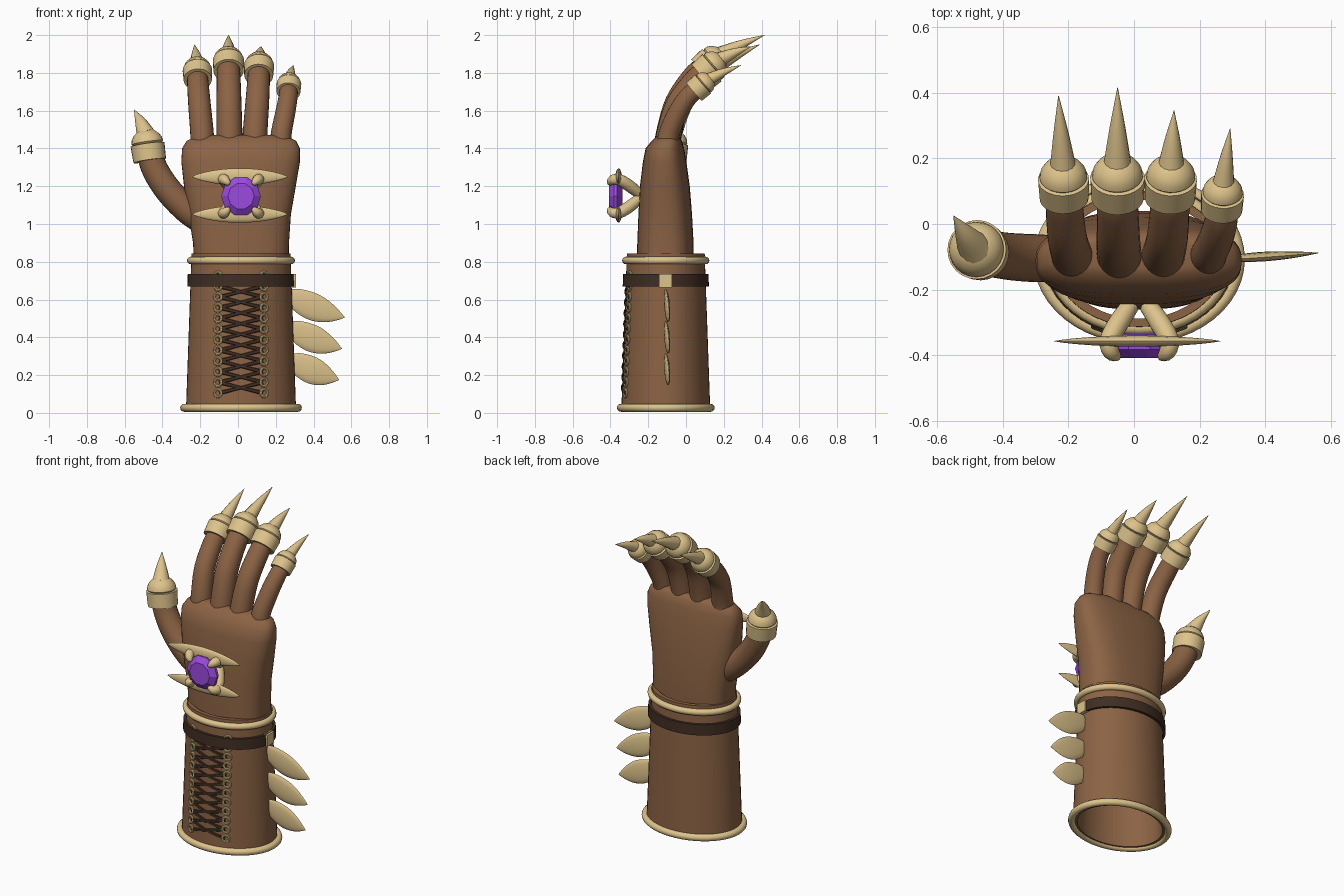
import bpy, math
from mathutils import Vector as V

if "Cube" in bpy.data.objects:
    bpy.data.objects.remove(bpy.data.objects["Cube"])

def material(name, rgb):
    m = bpy.data.materials.new(name)
    m.diffuse_color = (*rgb, 1)
    m.use_nodes = True
    m.node_tree.nodes["Principled BSDF"].inputs["Base Color"].default_value = m.diffuse_color
    return m

LEATHER = material("leather", (0.26, 0.125, 0.058))
DARK = material("dark_leather", (0.05, 0.027, 0.016))
GOLD = material("pale_gold", (0.73, 0.55, 0.26))
GEM = material("purple_gem", (0.33, 0.07, 0.75))
CX, CY = 0.016, -0.107          # cuff axis

def finish(ob, name, mat, smooth=True):
    ob.name = name
    ob.data.materials.append(mat)
    if smooth:
        bpy.ops.object.select_all(action='DESELECT')
        ob.select_set(True)
        bpy.context.view_layer.objects.active = ob
        bpy.ops.object.shade_smooth_by_angle(angle=math.radians(40))
    return ob

def section(c, u, v, n=24, p=2.0):
    """Superellipse ring around c with half axes u and v."""
    f = lambda t: math.copysign(abs(t) ** (2 / p), t)
    return [V(c) + u * f(math.cos(a)) + v * f(math.sin(a))
            for a in (2 * math.pi * i / n for i in range(n))]

def loft(name, rings, mat, closed=False, smooth=True):
    n, m = len(rings[0]), len(rings)
    verts = [p for r in rings for p in r]
    faces = [(k * n + i, k * n + (i + 1) % n,
              (k + 1) % m * n + (i + 1) % n, (k + 1) % m * n + i)
             for k in range(m if closed else m - 1) for i in range(n)]
    if not closed:
        faces += [tuple(reversed(range(n))), tuple(range((m - 1) * n, m * n))]
    me = bpy.data.meshes.new(name)
    me.from_pydata(verts, [], faces)
    ob = bpy.data.objects.new(name, me)
    bpy.context.collection.objects.link(ob)
    return finish(ob, name, mat, smooth)

def resample(pts, steps):
    """Catmull-Rom through (x, y, z, radius) points."""
    q = [V(p) for p in pts]
    q = [2 * q[0] - q[1]] + q + [2 * q[-1] - q[-2]]
    out = []
    for i in range(1, len(q) - 2):
        a, b, c, d = q[i - 1:i + 3]
        for s in range(steps):
            t = s / steps
            out.append(0.5 * (2 * b + (c - a) * t + (2 * a - 5 * b + 4 * c - d) * t ** 2
                              + (3 * b - a - 3 * c + d) * t ** 3))
    return out + [q[-2]]

def tube(name, pts, mat, steps=5, n=18, ref=(0, 1, 0), flat=1.0):
    """Tapered tube along a path; flat squashes it along ref."""
    q = resample(pts, steps) if steps > 1 else [V(p) for p in pts]
    rings = []
    for i, p in enumerate(q):
        d = (q[min(i + 1, len(q) - 1)] - q[max(i - 1, 0)]).to_3d().normalized()
        u = V(ref).cross(d).normalized()
        r = max(p.w, 0.001)
        rings.append(section(p.to_3d(), u * r, d.cross(u) * r * flat, n))
    return loft(name, rings, mat)

def horizontal(z, rx, ry, cx=CX, cy=CY, n=48, p=2.0):
    return section((cx, cy, z), V((rx, 0, 0)), V((0, ry, 0)), n, p)

def cuff_size(z):
    t = z / 0.845
    return 0.292 - 0.03 * t, 0.236 - 0.03 * t

def wall(name, z0, z1, grow, thick, mat):
    """Hollow oval band following the cuff taper."""
    rings = []
    for z, off in ((z0, grow), (z1, grow), (z1, grow - thick), (z0, grow - thick)):
        rx, ry = cuff_size(z)
        rings.append(horizontal(z, rx + off, ry + off))
    return loft(name, rings, mat, closed=True)

def oval_ring(name, z, rx, ry, r):
    rings = []
    for i in range(48):
        a = 2 * math.pi * i / 48
        rad = V((math.cos(a), math.sin(a), 0))
        rings.append(section((CX + rx * rad.x, CY + ry * rad.y, z), rad * r, V((0, 0, r)), 12))
    return loft(name, rings, GOLD, closed=True)

# Cuff, trims and strap
wall("cuff", 0.02, 0.845, 0, 0.025, LEATHER)
wall("wrist_strap", 0.668, 0.735, 0.016, 0.018, DARK)
oval_ring("cuff_bottom_trim", 0.027, 0.301, 0.238, 0.021)
oval_ring("cuff_top_trim", 0.807, 0.266, 0.211, 0.020)
bpy.ops.mesh.primitive_cube_add(size=1, location=(0.293, -0.109, 0.70))
bpy.context.object.scale = (0.026, 0.068, 0.07)
finish(bpy.context.object, "strap_buckle", GOLD, False)

# Hand
hand = [(0.78, .018, -.11, .25, .150), (0.90, .016, -.109, .254, .149),
        (1.05, .009, -.110, .271, .142), (1.20, .010, -.112, .296, .132),
        (1.33, .014, -.113, .314, .115), (1.40, .016, -.112, .312, .102),
        (1.44, .018, -.102, .290, .080), (1.465, .018, -.097, .240, .058),
        (1.47, .018, -.095, .200, .040)]
loft("hand", [horizontal(z, rx, ry, cx, cy, 48, 2.7) for z, cx, cy, rx, ry in hand], LEATHER)

# Fingertip cap (band, step, dome) with its claw
def cap_and_claw(label, c, d, r, tip, claw_r):
    c, d, tip = V(c), V(d).normalized(), V(tip)
    prof = [(0, .8), (0, 1), (1.0, 1.04), (1.02, .88), (1.12, .97), (1.35, .93),
            (1.6, .78), (1.8, .55), (1.92, .25)]
    tube(label + "_cap", [(*(c + d * r * t), r * k) for t, k in prof], GOLD, 1, 24, (1, 0, .1))
    a = c + d * r * 1.55
    mid = a.lerp(tip, 0.45) + d * 0.012
    tube(label + "_claw", [(*a, claw_r * 1.1), (*mid, claw_r * .62), (*tip, .001)],
         GOLD, 6, 14, (1, 0, .1))

# Fingers: base x, base z, radius, cap start, cap radius, claw tip
fingers = [("index", -.190, .060, (-.213, .08, 1.765), .075, (-.23, .39, 1.95)),
           ("middle", -.045, .066, (-.050, .08, 1.812), .080, (-.05, .415, 2.0)),
           ("ring", .090, .063, (.110, .08, 1.788), .077, (.122, .345, 1.94)),
           ("little", .228, .053, (.267, .043, 1.70), .063, (.293, .29, 1.84))]
for label, bx, r, c, cr, tip in fingers:
    d = V(((c[0] - bx) * 1.2, 0.76, 0.66)).normalized()
    c = V(c)
    h = c.z - 1.46
    end = c + d * 0.03
    tube(label + "_finger", [(bx, -.10, 1.38, r * 1.08), (bx, -.092, 1.47, r * 1.04),
                             (bx + (c.x - bx) * .55, -.045, 1.46 + h * .52, r),
                             (*(c - d * .045), r * .95), (*end, r * .9)],
         LEATHER, 6, 24, (1, 0, 0))
    cap_and_claw(label, c, d, cr, tip, cr * .5)

# Thumb
tube("thumb", [(-.17, -.105, .99, .06), (-.27, -.105, 1.075, .072), (-.37, -.10, 1.18, .072),
               (-.44, -.09, 1.29, .070), (-.472, -.083, 1.39, .068)], LEATHER, 6, 24)
cap_and_claw("thumb", (-.467, -.085, 1.335), (-.14, .08, 1), .087, (-.55, .025, 1.605), .048)

# Gem: faceted disc with a flat table
gx, gz = 0.016, 1.147
gem = [(-.335, .05), (-.365, .105), (-.382, .105), (-.408, .07)]
loft("gem", [section((gx, y, gz), V((r, 0, 0)), V((0, 0, r)), 10) for y, r in gem],
     GEM, smooth=False)

# Gem setting: four prongs and two pointed bars
for sx in (-1, 1):
    for sz in (-1, 1):
        pts = [(.028, -.25, .015, .028), (.062, -.30, .055, .032), (.092, -.355, .088, .030),
               (.085, -.39, .085, .026), (.066, -.405, .068, .014), (.06, -.407, .063, .002)]
        tube("gem_prong", [(gx + sx * x, y, gz + sz * z, r) for x, y, z, r in pts],
             GOLD, 3, 12, (.3, 0, 1))
for z in (1.052, 1.25):
    pts = [(.01 + .254 * t, -.357, z, .045 * (1 - t * t) ** .8)
           for t in (i / 10 for i in range(-10, 11))]
    tube("setting_bar", pts, GOLD, 1, 14, (0, 1, 0), .38)

# Eyelets and crossed laces
def on_cuff(x, z, off):
    rx, ry = cuff_size(z)
    return CY - ry * math.sqrt(1 - ((x - CX) / rx) ** 2) - off

rows = [0.105 + i * 0.0565 for i in range(12)]
for i, z in enumerate(rows):
    for s in (-1, 1):
        x = CX + s * 0.122
        bpy.ops.mesh.primitive_torus_add(major_radius=.020, minor_radius=.007, major_segments=16,
                                         minor_segments=8, location=(x, on_cuff(x, z, .003), z),
                                         rotation=(math.pi / 2, 0, s * .35))
        finish(bpy.context.object, "eyelet", GOLD)
        if i < 11:
            pts = []
            for t in (-1, -.5, 0, .5, 1):
                px, pz = CX + s * t * .115, z + .0565 * (t + 1) / 2
                pts.append((px, on_cuff(px, pz, .001), pz, .011 - .003 * (1 - abs(t))))
            tube("lace", pts, DARK, 2, 8, (0, 1, 0), .7)

# Side blades: flat leaves sweeping outward and down
for base, tip in (((.27, .625), (.565, .505)), ((.275, .455), (.55, .34)), ((.28, .285), (.535, .175))):
    a, b = V((base[0], -.108, base[1])), V((tip[0], -.088, tip[1]))
    pts = []
    for t, r in ((0, .035), (.12, .055), (.3, .069), (.5, .070), (.7, .054), (.87, .028), (1, .001)):
        p = a.lerp(b, t) - V((0, 0, .012 * math.sin(math.pi * t)))
        pts.append((*p, r))
    tube("side_blade", pts, GOLD, 3, 14, (0, 1, 0), .2)
